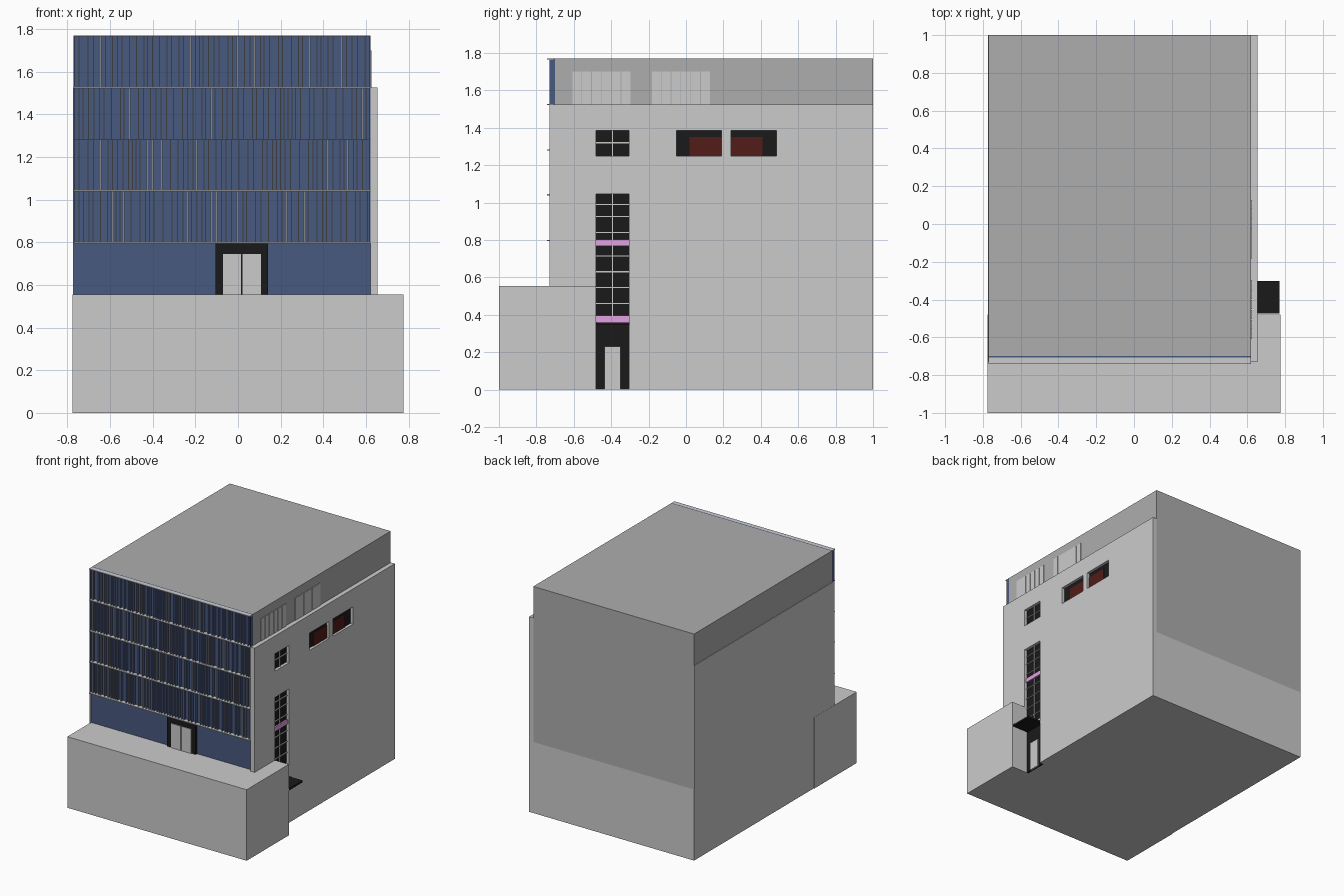
import bpy, bmesh, random

if "Cube" in bpy.data.objects:
    bpy.data.objects.remove(bpy.data.objects["Cube"])

random.seed(4)


def material(name, rgb):
    m = bpy.data.materials.new(name)
    m.diffuse_color = (*rgb, 1)
    m.use_nodes = True
    m.node_tree.nodes["Principled BSDF"].inputs["Base Color"].default_value = m.diffuse_color
    return m


BLUE = material("blue_glass", (0.065, 0.10, 0.215))
DARK = material("dark_grey", (0.42, 0.42, 0.42))
BLACK = material("black", (0.01, 0.01, 0.01))
RED = material("dark_red", (0.085, 0.012, 0.009))
PINK = material("pink", (0.75, 0.36, 0.75))


def boxes(name, items, mat=None):
    """One object from boxes given as (x0, x1, y0, y1, z0, z1)."""
    bm = bmesh.new()
    for x0, x1, y0, y1, z0, z1 in items:
        verts = bmesh.ops.create_cube(bm, size=1)["verts"]
        bmesh.ops.scale(bm, vec=(x1 - x0, y1 - y0, z1 - z0), verts=verts)
        bmesh.ops.translate(bm, vec=((x0 + x1) / 2, (y0 + y1) / 2, (z0 + z1) / 2), verts=verts)
    me = bpy.data.meshes.new(name)
    bm.to_mesh(me)
    bm.free()
    ob = bpy.data.objects.new(name, me)
    bpy.context.collection.objects.link(ob)
    if mat:
        me.materials.append(mat)
    return ob


L, R, WALL = -0.77, 0.62, 0.655      # left, core right, outer right wall
BASE, ROOF, TOP = 0.555, 1.525, 1.77

# Main masses
boxes("front_podium", [(-0.775, 0.775, -1, -0.48, 0, BASE)])
boxes("building_base", [(L, R, -0.48, 1, 0, BASE)])
boxes("upper_block", [(L, R, -0.70, 1, BASE, TOP)], DARK)
boxes("left_wall", [(-0.774, L, -0.73, 1, BASE, ROOF)])

# Right wall with window openings
openings = [(-0.48, -0.305, -0.05, 1.045), (-0.48, -0.305, 1.25, 1.385),
            (-0.05, 0.19, 1.25, 1.385), (0.24, 0.485, 1.25, 1.385)]
wall = boxes("right_wall", [(R, WALL, -0.73, 1, 0, ROOF)])
cutter = boxes("window_cutter", [(R - 0.05, WALL + 0.05, *o) for o in openings])
cutter.hide_render = True
cutter.hide_set(True)
cut = wall.modifiers.new("openings", "BOOLEAN")
cut.object = cutter
cut.solver = "EXACT"

# Side window panes, red panels, bars and pink bands
PANE = R + 0.012
boxes("side_window_panes", [(R, PANE, a, b, max(c, 0), d) for a, b, c, d in openings], BLACK)
boxes("red_window_panels", [(PANE, PANE + 0.006, a, a + 0.17, 1.25, 1.35) for a in (0.02, 0.24)], RED)
bars = [(PANE, PANE + 0.008, -0.48, -0.305, z - 0.003, z + 0.003)
        for z in (0.46, 0.545, 0.63, 0.715, 0.84, 0.925, 0.99, 1.32)]
bars += [(PANE, PANE + 0.008, -0.396, -0.39, a, b) for a, b in ((0.395, 1.045), (1.25, 1.385))]
boxes("side_window_bars", bars)
boxes("pink_bands", [(PANE, PANE + 0.012, -0.48, -0.305, a, b)
                     for a, b in ((0.36, 0.395), (0.768, 0.802))], PINK)

# Side entrance
boxes("side_door", [(PANE, PANE + 0.01, -0.435, -0.35, 0, 0.23)])
boxes("side_canopy", [(PANE, 0.77, -0.475, -0.302, 0.345, 0.36)], BLACK)

# Rooftop louvre panels
slats = []
for y0 in (-0.61, -0.185):
    step = 0.315 / 6
    slats += [(R, R + 0.005, y0 + i * step + 0.002, y0 + (i + 1) * step - 0.002, ROOF, 1.70)
              for i in range(6)]
boxes("roof_window_panels", slats)

# Front facade: glass sheet, ledges and irregular fins on each floor
boxes("front_glass", [(L, R, -0.708, -0.70, BASE, TOP)], BLUE)
floors = [0.80, 1.045, 1.285, 1.527, TOP]
boxes("floor_ledges", [(L, R, -0.742, -0.708, z - 0.006, z) for z in floors])
fins, caps = [], []
for z0, z1 in zip(floors, floors[1:]):
    z1 -= 0.006
    fins += [(x, x + 0.005, -0.731, -0.708, z0, z1) for x in (L, R - 0.005)]
    x = L + 0.022
    while x < R - 0.015:
        fins.append((x, x + 0.005, -0.73, -0.708, z0, z1))
        caps.append((x, x + 0.005, -0.731, -0.73, z0, z1))
        x += random.choice((0.018, 0.022, 0.026, 0.034, 0.042))
boxes("facade_fins", fins, BLUE)
boxes("fin_front_edges", caps)

# Front entrance
boxes("front_door_frame", [(-0.105, 0.14, -0.725, -0.708, BASE, 0.795)], BLACK)
boxes("front_doors", [(a, a + 0.085, -0.73, -0.725, BASE, 0.745) for a in (-0.07, 0.022)])
